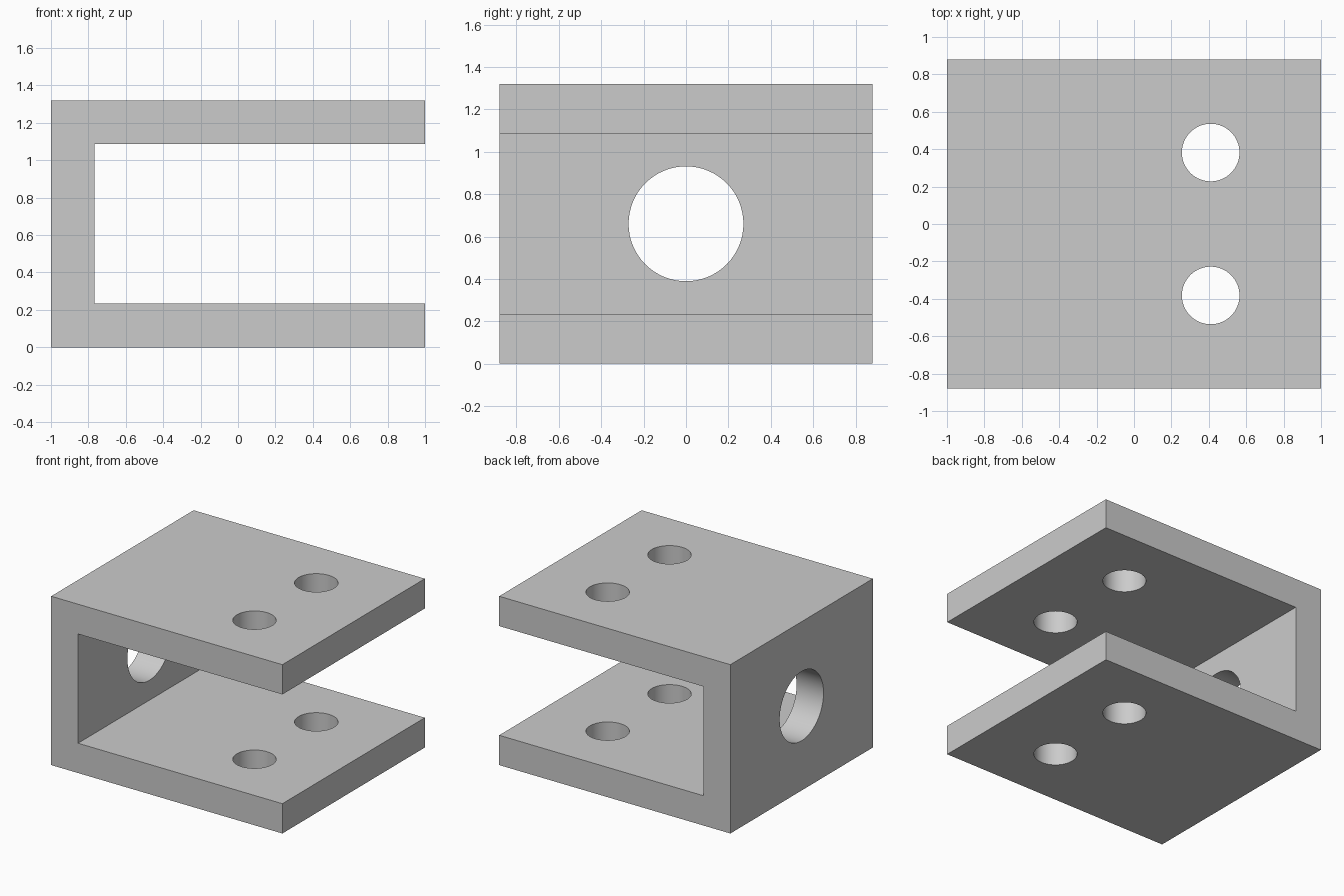
import bpy, bmesh, math
from mathutils import Matrix

cube = bpy.data.objects.get("Cube")
if cube:
    bpy.data.objects.remove(cube, do_unlink=True)

HALF_X, HALF_Y, HEIGHT, WALL = 1.0, 0.88, 1.32, 0.233
MID = HEIGHT / 2

grey = bpy.data.materials.new("plain grey")
grey.use_nodes = True
grey.diffuse_color = (0.6, 0.6, 0.6, 1)
grey.node_tree.nodes["Principled BSDF"].inputs["Base Color"].default_value = (0.6, 0.6, 0.6, 1)


def make_object(name, bm):
    bmesh.ops.recalc_face_normals(bm, faces=bm.faces)
    mesh = bpy.data.meshes.new(name)
    bm.to_mesh(mesh)
    bm.free()
    mesh.materials.append(grey)
    obj = bpy.data.objects.new(name, mesh)
    bpy.context.collection.objects.link(obj)
    return obj


def add_drill(bm, radius, depth, matrix):
    bmesh.ops.create_cone(bm, cap_ends=True, segments=64, radius1=radius,
                          radius2=radius, depth=depth, matrix=matrix)


# U-shaped bracket: profile in x and z, extruded along y
inner = WALL - HALF_X
profile = [(-HALF_X, 0), (HALF_X, 0), (HALF_X, WALL), (inner, WALL),
           (inner, HEIGHT - WALL), (HALF_X, HEIGHT - WALL),
           (HALF_X, HEIGHT), (-HALF_X, HEIGHT)]
bm = bmesh.new()
face = bm.faces.new([bm.verts.new((x, -HALF_Y, z)) for x, z in profile])
side = bmesh.ops.extrude_face_region(bm, geom=[face])
bmesh.ops.translate(bm, vec=(0, 2 * HALF_Y, 0),
                    verts=[v for v in side["geom"] if isinstance(v, bmesh.types.BMVert)])
bracket = make_object("u_bracket", bm)

# Drills: two bolt holes through both plates, one large hole in the web
bm = bmesh.new()
for y in (-0.382, 0.382):
    add_drill(bm, 0.154, HEIGHT + 0.4, Matrix.Translation((0.41, y, MID)))
add_drill(bm, 0.271, 0.5, Matrix.Translation((inner - WALL / 2, 0, MID))
          @ Matrix.Rotation(math.pi / 2, 4, "Y"))
drills = make_object("hole_cutter", bm)
drills.hide_render = True

# Cut the holes, then discard the cutter
cut = bracket.modifiers.new("holes", "BOOLEAN")
cut.operation = "DIFFERENCE"
cut.solver = "EXACT"
cut.object = drills
bpy.ops.object.select_all(action="DESELECT")
bpy.context.view_layer.objects.active = bracket
bracket.select_set(True)
bpy.ops.object.modifier_apply(modifier=cut.name)
bpy.data.objects.remove(drills, do_unlink=True)
bpy.ops.object.shade_smooth_by_angle(angle=math.radians(30))
